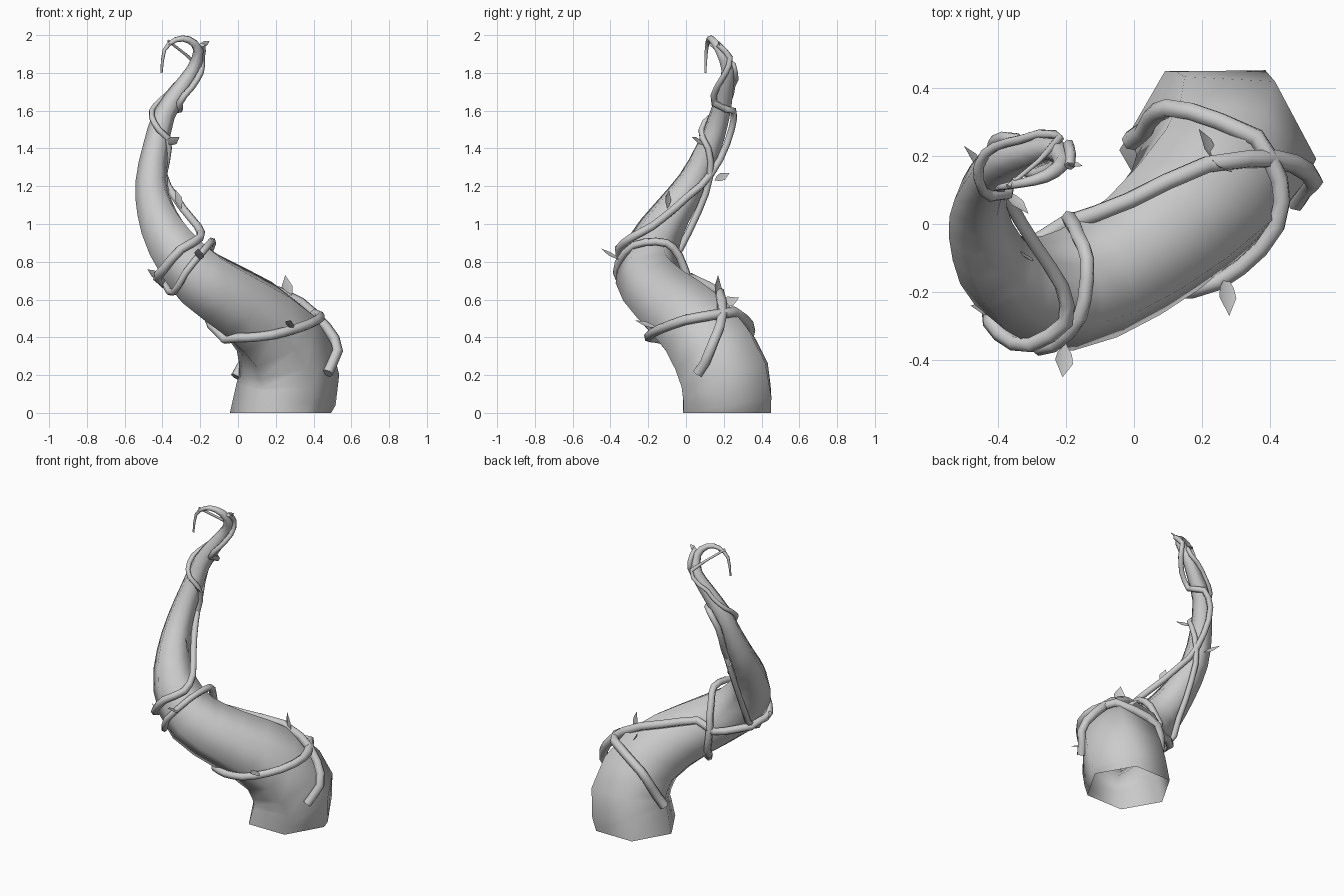
import bpy, bmesh, math
from mathutils import Vector
from mathutils.bvhtree import BVHTree

if "Cube" in bpy.data.objects:
    bpy.data.objects.remove(bpy.data.objects["Cube"])


def spline(pts, n):
    """Catmull-Rom through rows of (x, y, z, radius)."""
    p = [Vector(q) for q in pts]
    p = [2 * p[0] - p[1]] + p + [2 * p[-1] - p[-2]]
    out = []
    for i in range(1, len(p) - 2):
        a, b, c, d = p[i - 1:i + 3]
        for k in range(n):
            t = k / n
            out.append(0.5 * (2 * b + (c - a) * t + (2 * a - 5 * b + 4 * c - d) * t * t
                              + (3 * b - a - 3 * c + d) * t ** 3))
    return out + [p[-2]]


def finish(bm, name, angle):
    me = bpy.data.meshes.new(name)
    bm.to_mesh(me)
    bm.free()
    ob = bpy.data.objects.new(name, me)
    bpy.context.collection.objects.link(ob)
    bpy.ops.object.select_all(action='DESELECT')
    ob.select_set(True)
    bpy.context.view_layer.objects.active = ob
    bpy.ops.object.shade_smooth_by_angle(angle=math.radians(angle))
    return ob


def tube(name, path, sides=6, grounded=False):
    """Tapered tube with a twist-free frame along (x, y, z, radius) rows."""
    bm = bmesh.new()
    pos = [q.to_3d() for q in path]
    side = Vector((1, 0, 0))
    rings = []
    for i, p in enumerate(pos):
        t = (pos[min(i + 1, len(pos) - 1)] - pos[max(i - 1, 0)]).normalized()
        if i == 0 and grounded:
            t = Vector((0, 0, 1))
        side = side - t * side.dot(t)
        if side.length < 1e-3:
            side = t.orthogonal()
        side.normalize()
        up = t.cross(side)
        r = path[i][3]
        rings.append([bm.verts.new(p + r * (side * math.cos(a) + up * math.sin(a)))
                      for a in (2 * math.pi * k / sides for k in range(sides))])
    for a, b in zip(rings, rings[1:]):
        for k in range(sides):
            j = (k + 1) % sides
            bm.faces.new((a[k], a[j], b[j], b[k]))
    if not grounded:
        bm.faces.new(rings[0][::-1])
    bm.faces.new(rings[-1])
    return finish(bm, name, 75)


# Main tapering trunk with hooked tip, open underneath
trunk_pts = [
    (.225, .217, 0, .268), (.27, .205, .2, .266), (.2, .085, .42, .237),
    (0, -.095, .58, .2), (-.2, -.195, .71, .18), (-.35, -.175, .89, .143),
    (-.43, -.075, 1.06, .108), (-.458, .035, 1.22, .086), (-.436, .12, 1.4, .07),
    (-.39, .18, 1.58, .058), (-.3, .21, 1.72, .046), (-.235, .22, 1.82, .036),
    (-.21, .18, 1.92, .027), (-.26, .14, 1.975, .02), (-.33, .12, 1.975, .014),
    (-.39, .108, 1.92, .01), (-.405, .102, 1.8, .006)]
trunk = tube("trunk", spline(trunk_pts, 2), 6, True)
tree = BVHTree.FromPolygons([v.co.copy() for v in trunk.data.vertices],
                            [tuple(p.vertices) for p in trunk.data.polygons])


def vine(name, pts, r0, r1, free=0):
    """Vine hugging the trunk; the last `free` control points hang loose."""
    n = len(pts) - 1
    path = spline([(*p, r0 + (r1 - r0) * i / n) for i, p in enumerate(pts)], 2)
    for i, q in enumerate(path):
        if i >= len(path) - free * 2:
            q[3] *= .6
            continue
        p = q.to_3d()
        co, no, _, dist = tree.find_nearest(p)
        inside = (p - co).dot(no) < 0
        new = p.lerp(co + no * q[3] * .75, 1 if inside else .4)
        path[i] = Vector((*new, q[3]))
    return tube(name, path, 6)


# Two vines winding up the trunk
vine("vine_a", [
    (.45, .08, .21), (.53, .13, .33), (.48, .18, .46), (.33, .19, .58),
    (.1, .1, .64), (-.1, -.02, .66), (-.25, -.06, .66), (-.38, -.13, .7),
    (-.43, -.24, .71), (-.4, -.33, .76), (-.3, -.36, .87), (-.2, -.29, .93),
    (-.2, -.18, 1), (-.28, -.06, 1.09), (-.37, .08, 1.2), (-.41, .18, 1.34),
    (-.41, .25, 1.5), (-.35, .25, 1.6), (-.31, .15, 1.64), (-.24, .16, 1.72),
    (-.2, .21, 1.8), (-.19, .23, 1.88), (-.19, .17, 1.95)], .03, .016)
vine("vine_b", [
    (.03, .22, .18), (.04, .31, .33), (.1, .34, .43), (.25, .3, .5),
    (.41, .19, .53), (.44, .07, .51), (.38, -.08, .47), (.25, -.17, .43),
    (.1, -.2, .4), (0, -.18, .4), (-.1, -.1, .43), (-.16, 0, .52),
    (-.18, .0, .7), (-.16, -.02, .84), (-.13, -.1, .91), (-.14, -.22, .91),
    (-.19, -.32, .85), (-.28, -.37, .74), (-.34, -.31, .64), (-.38, -.18, .67),
    (-.4, -.04, .84), (-.41, .07, 1.06), (-.39, .13, 1.25), (-.37, .12, 1.4),
    (-.42, .08, 1.5), (-.46, .13, 1.57), (-.44, .21, 1.63), (-.37, .24, 1.69),
    (-.28, .24, 1.77), (-.22, .24, 1.84), (-.37, .11, 1.97)], .03, .013, 1)


def leaf(i, base, tip, w):
    """Small folded, pointed leaf."""
    b, t = Vector(base), Vector(tip)
    d = t - b
    s = d.cross(Vector((.3, .6, .5))).normalized()
    n = d.cross(s).normalized()
    bm = bmesh.new()
    v = [bm.verts.new(q) for q in (
        b, b + d * .45 + n * w * .3, t,
        b + d * .3 + s * w * .8, b + d * .55 + s * w,
        b + d * .3 - s * w * .8, b + d * .55 - s * w)]
    for f in ((0, 3, 4, 1), (1, 4, 2), (0, 1, 6, 5), (1, 2, 6)):
        bm.faces.new([v[k] for k in f])
    finish(bm, f"leaf_{i}", 40)


# Leaves sprouting from the vines
for i, (b, t, w) in enumerate([
        ((.25, .18, .57), (.19, .28, .61), .03),
        ((.27, .17, .59), (.25, .17, .73), .035),
        ((.27, -.15, .45), (.28, -.27, .49), .028),
        ((-.2, -.35, .81), (-.21, -.45, .87), .028),
        ((-.41, -.26, .71), (-.48, -.24, .76), .025),
        ((-.3, -.1, 1.08), (-.33, -.09, 1.18), .025),
        ((-.43, .15, 1.23), (-.5, .23, 1.27), .022),
        ((-.38, .1, 1.42), (-.31, .03, 1.46), .025),
        ((-.2, .18, 1.94), (-.15, .17, 1.97), .016),
        ((-.33, .13, 1.96), (-.37, .1, 1.95), .012)], 1):
    leaf(i, b, t, w)
